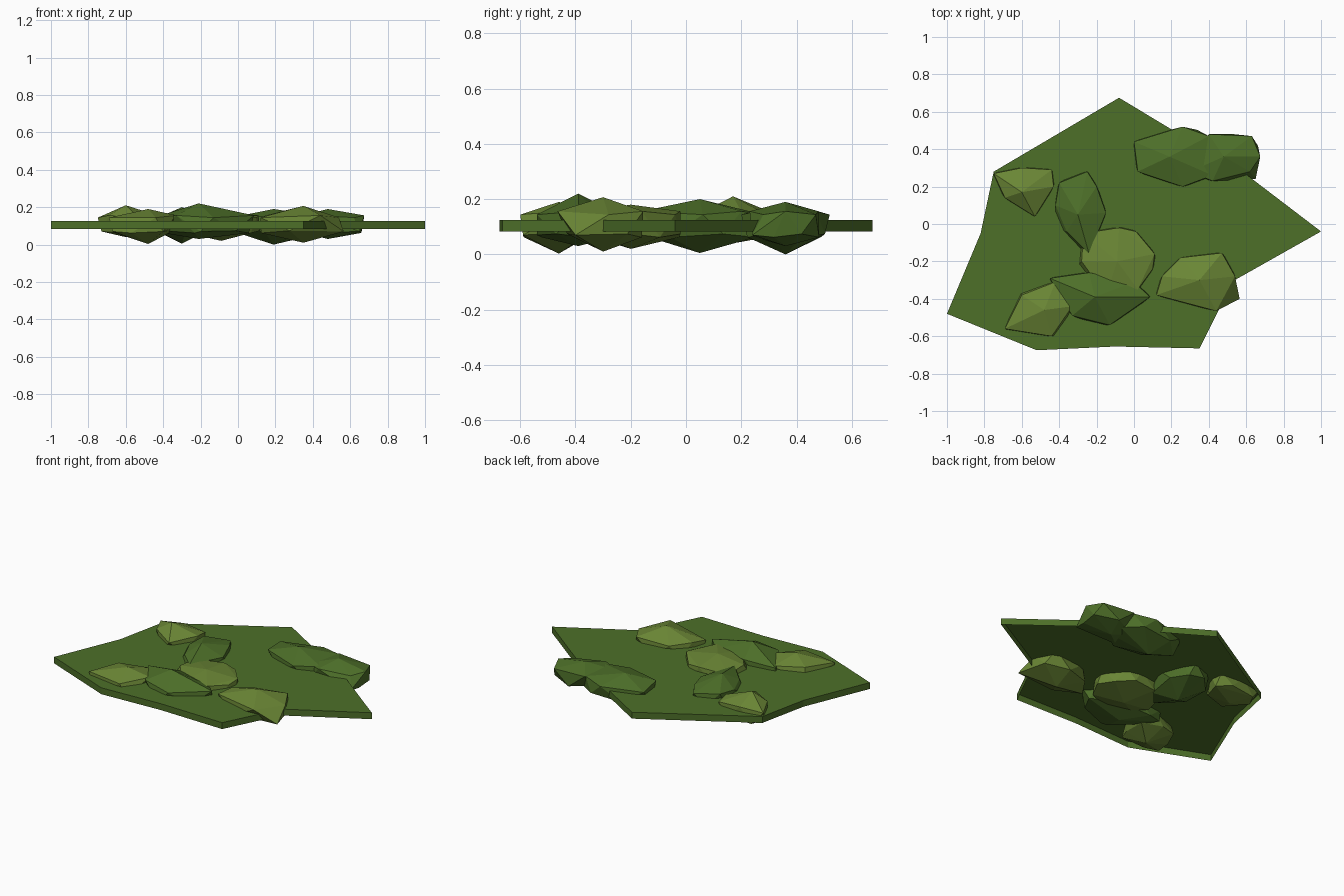
import bpy, bmesh

if "Cube" in bpy.data.objects:
    bpy.data.objects.remove(bpy.data.objects["Cube"])


def material(name, color):
    m = bpy.data.materials.new(name)
    m.diffuse_color = (*color, 1)
    m.use_nodes = True
    m.node_tree.nodes["Principled BSDF"].inputs["Base Color"].default_value = m.diffuse_color
    return m


green = material("leaf green", (0.075, 0.16, 0.022))
olive = material("olive green", (0.145, 0.24, 0.036))


def finish(bm, name, mat):
    me = bpy.data.meshes.new(name)
    bm.to_mesh(me)
    bm.free()
    me.materials.append(mat)
    ob = bpy.data.objects.new(name, me)
    bpy.context.collection.objects.link(ob)


def open_slab(name, outline, z0, z1, mat):
    """Top face with a skirt, open underneath."""
    bm = bmesh.new()
    top = [bm.verts.new((x, y, z1)) for x, y in outline]
    rim = [bm.verts.new((x, y, z0)) for x, y in outline]
    n = len(outline)
    for i in range(n):
        j = (i + 1) % n
        bm.faces.new((rim[i], top[i], top[j], rim[j])[::-1])
    face = bm.faces.new(top)
    bmesh.ops.triangulate(bm, faces=[face])
    finish(bm, name, mat)


def clump(name, outline, apex, low, mat, feet=()):
    """Faceted lump: upper ring, staggered lower ring, a top peak and a bottom peak."""
    bm = bmesh.new()
    ax, ay, top = apex
    for i, (x, y) in enumerate(outline):
        nx, ny = outline[(i + 1) % len(outline)]
        mx, my = (x + nx) / 2, (y + ny) / 2
        wob = 0.006 if i % 2 else -0.006
        bm.verts.new((x, y, 0.15 + wob))
        bm.verts.new((ax + (mx - ax) * 1.06, ay + (my - ay) * 1.06, 0.068 + wob))
    for x, y in feet:
        bm.verts.new((x, y, 0.07))
    bm.verts.new((ax, ay, top))
    bm.verts.new((ax, ay, low))
    hull = bmesh.ops.convex_hull(bm, input=bm.verts)
    loose = {g for g in hull["geom_interior"] if isinstance(g, bmesh.types.BMVert)}
    bmesh.ops.delete(bm, geom=list(loose), context='VERTS')
    bmesh.ops.recalc_face_normals(bm, faces=bm.faces)
    finish(bm, name, mat)


# Flat ground patch, an open-bottomed shell
open_slab("ground_patch", [(-.08, .675), (-.75, .28), (-.82, -.05), (-1, -.48), (-.52, -.675),
                           (-.1, -.655), (.35, -.665), (.53, -.305), (1, -.04), (.6, .265)],
          0.083, 0.125, green)

# Leafy clumps poking through both sides
clump("clump_west", [(-.75, .27), (-.6, .3), (-.44, .29), (-.43, .2), (-.53, .04), (-.69, .14)],
      (-.6, .17, .21), .04, olive, [(-.73, .2)])
clump("clump_middle", [(-.42, .1), (-.4, .22), (-.25, .28), (-.2, .2), (-.15, .06), (-.24, -.16),
                       (-.36, -.04)], (-.3, .05, .2), .005, green, [(-.42, -.02), (-.28, -.16)])
clump("clump_centre", [(-.27, -.05), (-.08, -.02), (.01, -.04), (.11, -.16), (.1, -.24),
                       (.02, -.35), (-.15, -.38), (-.28, -.2)], (-.09, -.2, .18), .02, olive,
      [(-.31, -.24)])
clump("clump_south", [(-.45, -.29), (-.24, -.26), (0, -.31), (.085, -.39), (-.13, -.54),
                      (-.33, -.49)], (-.21, -.39, .22), .03, green, [(-.45, -.3), (-.2, -.54)])
clump("clump_southwest", [(-.69, -.56), (-.6, -.38), (-.42, -.31), (-.33, -.44), (-.44, -.6)],
      (-.48, -.46, .19), .003, olive, [(-.4, -.59), (-.61, -.36), (-.67, -.57)])
clump("clump_southeast", [(.12, -.38), (.15, -.28), (.25, -.18), (.47, -.155), (.54, -.28),
                          (.44, -.465)], (.35, -.3, .207), .01, olive, [(.565, -.4)])
clump("clump_northeast", [(0, .44), (.02, .28), (.26, .2), (.42, .26), (.48, .36), (.4, .47),
                          (.26, .52)], (.19, .36, .19), 0, green)
clump("clump_east", [(.3, .28), (.42, .23), (.62, .28), (.675, .36), (.63, .47), (.4, .48)],
      (.48, .36, .19), .03, green, [(.65, .24)])
